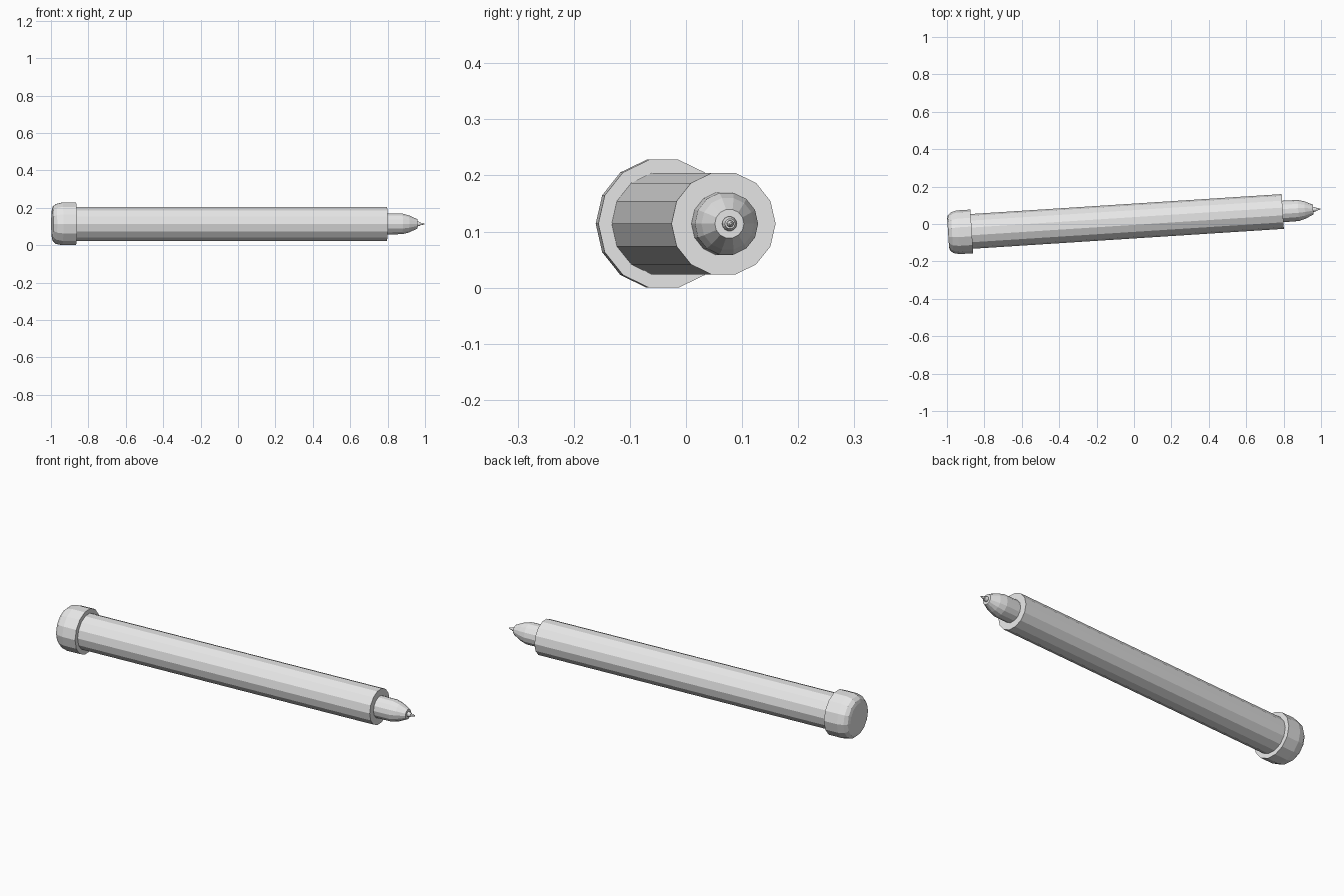
import bpy, bmesh
from math import sin, cos, tau, atan
from mathutils import Matrix

cube = bpy.data.objects.get("Cube")
if cube:
    bpy.data.objects.remove(cube)

SIDES = 14
# Pen axis: raised off the ground and turned slightly about z
PLACE = Matrix.Translation((0, 0.016, 0.114)) @ Matrix.Rotation(atan(0.064), 4, "Z")

grey = bpy.data.materials.new("light_grey")
grey.use_nodes = True
grey.diffuse_color = (0.8, 0.8, 0.8, 1)
grey.node_tree.nodes["Principled BSDF"].inputs["Base Color"].default_value = (0.8, 0.8, 0.8, 1)


def lathe(name, profile):
    """Turn (position along axis, radius) pairs into a closed faceted solid."""
    bm = bmesh.new()
    rings = [[bm.verts.new((x, r * cos(tau * i / SIDES), r * sin(tau * i / SIDES)))
              for i in range(SIDES)] for x, r in profile]
    for a, b in zip(rings, rings[1:]):
        for i in range(SIDES):
            j = (i + 1) % SIDES
            bm.faces.new((a[i], a[j], b[j], b[i]))
    bm.faces.new(rings[0])
    bm.faces.new(rings[-1])
    bmesh.ops.recalc_face_normals(bm, faces=bm.faces)
    bm.transform(PLACE)
    mesh = bpy.data.meshes.new(name)
    bm.to_mesh(mesh)
    bm.free()
    mesh.materials.append(grey)
    obj = bpy.data.objects.new(name, mesh)
    bpy.context.collection.objects.link(obj)
    return obj


# Rounded end cap
lathe("end_cap", [(-0.996, 0.078), (-0.991, 0.095), (-0.975, 0.109),
                  (-0.942, 0.117), (-0.869, 0.117)])
# Long straight barrel
lathe("barrel", [(-0.9, 0.093), (0.797, 0.093)])
# Tapered sleeve holding the point
lathe("tip_sleeve", [(0.78, 0.0575), (0.88, 0.0565), (0.915, 0.047), (0.96, 0.026)])
# Small collar and writing point
lathe("point_collar", [(0.95, 0.013), (0.965, 0.013), (0.978, 0.009)])
lathe("writing_point", [(0.97, 0.006), (0.985, 0.006), (0.999, 0.002)])
